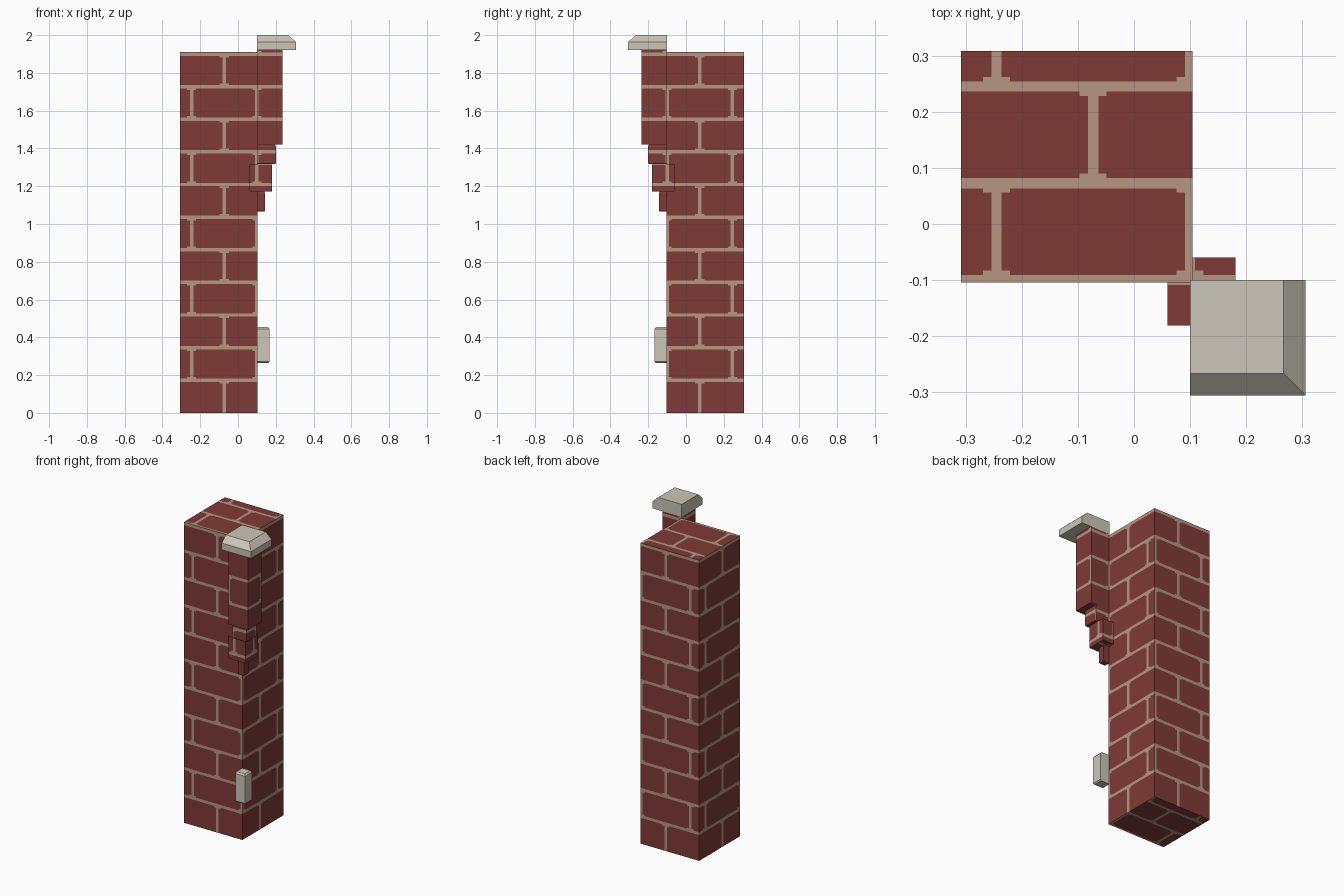
import bpy, bmesh, math
from mathutils import Vector

if "Cube" in bpy.data.objects:
    bpy.data.objects.remove(bpy.data.objects["Cube"])


def material(name, rgb):
    m = bpy.data.materials.new(name)
    m.diffuse_color = (*rgb, 1)
    m.use_nodes = True
    m.node_tree.nodes["Principled BSDF"].inputs["Base Color"].default_value = m.diffuse_color
    return m


BRICK = material("red brick", (0.215, 0.043, 0.037))
MORTAR = material("tan mortar", (0.47, 0.305, 0.225))
STONE = material("pale stone", (0.60, 0.565, 0.485))

STEP = 0.1727            # course height, also half a brick length
HALF = 0.009             # half the mortar width
FLARE_L, FLARE_H = 0.024, 0.017   # widened mortar where joints meet
ORIGIN = (0.1, -0.1, 0.0)         # where the joint grid starts on each axis


def stack(levels):
    """Square rings symmetric about x = -y: (z, inner, outer), skinned and closed."""
    bm = bmesh.new()
    rings = [[bm.verts.new(p) for p in ((a, -b, z), (b, -b, z), (b, -a, z), (a, -a, z))]
             for z, a, b in levels]
    for lo, hi in zip(rings, rings[1:]):
        for i in range(4):
            j = (i + 1) % 4
            bm.faces.new((lo[i], lo[j], hi[j], hi[i]))
    bm.faces.new(rings[0][::-1])
    bm.faces.new(rings[-1])
    return bm


def finish(bm, name, mats):
    bmesh.ops.recalc_face_normals(bm, faces=bm.faces)
    me = bpy.data.meshes.new(name)
    bm.to_mesh(me)
    bm.free()
    for m in mats:
        me.materials.append(m)
    ob = bpy.data.objects.new(name, me)
    bpy.context.collection.objects.link(ob)


def is_mortar(c, n):
    """Running bond: courses go up z on walls and along y on level faces."""
    axis = max(range(3), key=lambda i: abs(n[i]))
    row_ax = 1 if axis == 2 else 2
    run_ax = 1 if axis == 0 else 0
    v = (c[row_ax] - ORIGIN[row_ax]) / STEP
    u = (c[run_ax] - ORIGIN[run_ax]) / STEP
    bed = abs(v - round(v)) * STEP
    if row_ax == 2 and round(v) == 0:
        bed = 1.0                      # no bed joint at ground level
    ends = [abs(u - k) * STEP for k in range(-4, 5)]
    row = math.floor(v)
    shift = (row + (1 if row_ax == 2 else 0)) % 2
    head = min(e for k, e in zip(range(-4, 5), ends) if k % 2 == shift)
    return bed < HALF or head < HALF or (bed < FLARE_H and head < FLARE_L)


def brickwork(name, levels):
    bm = stack(levels)
    # Cut every face along the edges of the joints
    for ax in range(3):
        no = Vector([float(i == ax) for i in range(3)])
        sizes = {HALF, FLARE_H} if ax == 2 else {HALF, FLARE_H, FLARE_L}
        for k in range(-4, 13):
            for d in sorted({0.0} | sizes | {-s for s in sizes}):
                pos = ORIGIN[ax] + k * STEP + d
                co = [v.co[ax] for v in bm.verts]
                if min(co) + 1e-4 < pos < max(co) - 1e-4:
                    bmesh.ops.bisect_plane(bm, geom=bm.verts[:] + bm.edges[:] + bm.faces[:],
                                           plane_co=no * pos, plane_no=no)
    bm.normal_update()
    for f in bm.faces:
        f.material_index = int(is_mortar(f.calc_center_bounds(), f.normal))
    finish(bm, name, (BRICK, MORTAR))


# Main square brick shaft
brickwork("brick_shaft", [(0, -0.308, 0.104), (1.91, -0.308, 0.104)])

# Corner turret and its stepped corbels
brickwork("corner_turret", [(1.42, 0.1, 0.236), (1.92, 0.1, 0.236)])
brickwork("upper_corbel", [(1.317, 0.1, 0.196), (1.323, 0.1, 0.2),
                           (1.41, 0.1, 0.2), (1.42, 0.1, 0.196)])
brickwork("middle_corbel", [(1.172, 0.06, 0.181), (1.315, 0.06, 0.181)])
brickwork("lower_corbel", [(1.066, 0.1, 0.139), (1.072, 0.1, 0.143),
                           (1.162, 0.1, 0.143), (1.172, 0.1, 0.139)])

# Sloped stone cap on the turret
finish(stack([(1.92, 0.1, 0.306), (1.963, 0.1, 0.306), (2.0, 0.1, 0.266)]),
       "stone_cap", (STONE,))

# Small stone guard near the foot of the corner
finish(stack([(0.265, 0.1, 0.16), (0.272, 0.1, 0.167), (0.445, 0.1, 0.167), (0.455, 0.1, 0.158)]),
       "corner_guard_stone", (STONE,))
